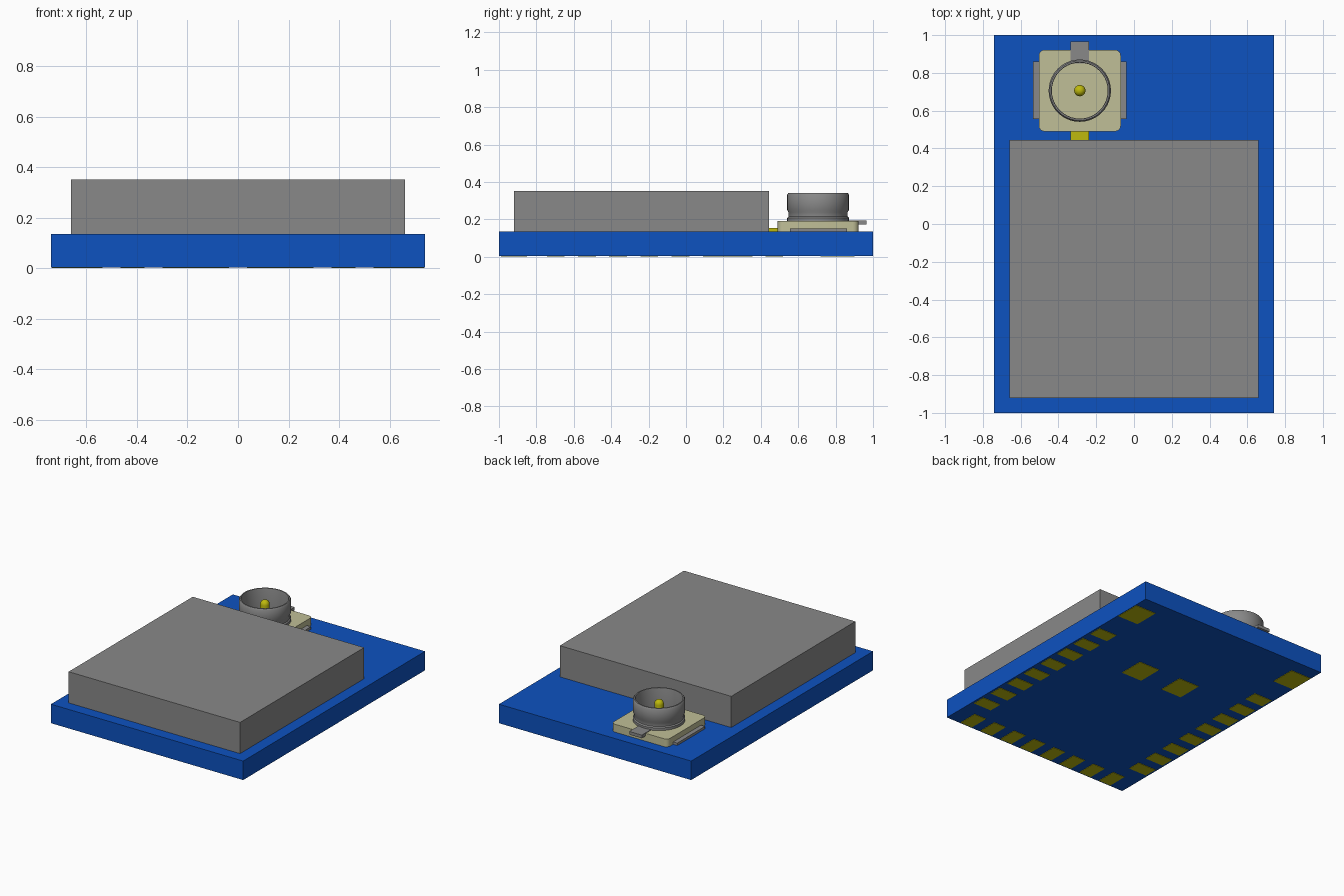
import bpy, bmesh, math

cube = bpy.data.objects.get("Cube")
if cube:
    bpy.data.objects.remove(cube, do_unlink=True)


def material(name, rgb):
    m = bpy.data.materials.new(name)
    m.use_nodes = True
    m.diffuse_color = (*rgb, 1)
    m.node_tree.nodes["Principled BSDF"].inputs["Base Color"].default_value = (*rgb, 1)
    return m


BLUE = material("board blue", (0.004, 0.084, 0.53))
GREY = material("metal grey", (0.25, 0.25, 0.25))
CREAM = material("plastic cream", (0.53, 0.52, 0.31))
GOLD = material("gold", (0.52, 0.49, 0.004))


def finish(name, bm, mat, smooth=False):
    bmesh.ops.recalc_face_normals(bm, faces=bm.faces)
    mesh = bpy.data.meshes.new(name)
    bm.to_mesh(mesh)
    bm.free()
    mesh.materials.append(mat)
    ob = bpy.data.objects.new(name, mesh)
    bpy.context.collection.objects.link(ob)
    if smooth:
        bpy.ops.object.select_all(action="DESELECT")
        ob.select_set(True)
        bpy.context.view_layer.objects.active = ob
        bpy.ops.object.shade_smooth_by_angle(angle=math.radians(35))
    return ob


def add_box(bm, x, y, z):
    verts = bmesh.ops.create_cube(bm, size=1)["verts"]
    for v in verts:
        for i, (lo, hi) in enumerate((x, y, z)):
            v.co[i] = lo if v.co[i] < 0 else hi


def box(name, x, y, z, mat, corner=0):
    bm = bmesh.new()
    add_box(bm, x, y, z)
    if corner:
        upright = [e for e in bm.edges if abs(e.verts[0].co.z - e.verts[1].co.z) > 0.001]
        bmesh.ops.bevel(bm, geom=upright, offset=corner, segments=4,
                        profile=0.5, affect="EDGES")
    return finish(name, bm, mat, smooth=corner > 0)


def lathe(name, profile, centre, mat, steps=40):
    bm = bmesh.new()
    verts = [bm.verts.new((r, 0, z)) for r, z in profile]
    edges = [bm.edges.new(pair) for pair in zip(verts, verts[1:])]
    bmesh.ops.spin(bm, geom=verts + edges, cent=(0, 0, 0), axis=(0, 0, 1),
                   angle=math.tau, steps=steps)
    bmesh.ops.remove_doubles(bm, verts=bm.verts, dist=0.0005)
    bmesh.ops.translate(bm, verts=bm.verts, vec=(*centre, 0))
    return finish(name, bm, mat, smooth=True)


# Circuit board and metal shield
TOP = 0.135
box("circuit_board", (-0.74, 0.74), (-1, 1), (0.003, TOP), BLUE)
box("shield_can", (-0.66, 0.66), (-0.92, 0.445), (TOP, 0.352), GREY)

# Contact pads underneath
pads = bmesh.new()


def pad(x, y, w, d):
    add_box(pads, (x - w / 2, x + w / 2), (y - d / 2, y + d / 2), (0, 0.006))


PITCH = 0.167
for side in (-1, 1):
    pad(side * 0.655, 0.81, 0.16, 0.18)
    pad(side * PITCH, 0.265, 0.16, 0.18)
    for i in range(8):
        pad(side * 0.655, 0.472 - i * PITCH, 0.14, 0.095)
for i in range(8):
    pad((i - 3.5) * PITCH, -0.92, 0.095, 0.14)
finish("contact_pads", pads, GOLD)

# Antenna connector: plastic base with solder tabs
CX, CY = -0.287, 0.706
box("connector_base", (CX - 0.217, CX + 0.217), (0.49, 0.922), (TOP, 0.19), CREAM, corner=0.03)
for side, label in ((-1, "right"), (1, "left")):
    xs = sorted((CX + side * 0.2, CX + side * 0.248))
    box(f"{label}_solder_tab", xs, (0.555, 0.86), (TOP, 0.152), GREY)
box("back_solder_tab", (CX - 0.048, CX + 0.048), (0.85, 0.965), (0.172, 0.194), GREY)
box("signal_tab", (CX - 0.048, CX + 0.048), (0.44, 0.51), (TOP, 0.153), GOLD)

# Connector sleeve with a snap groove, and centre pin
lathe("connector_sleeve", [
    (0.148, 0.185), (0.165, 0.185), (0.165, 0.208), (0.158, 0.215),
    (0.158, 0.237), (0.165, 0.25), (0.165, 0.332), (0.158, 0.342),
    (0.15, 0.342), (0.148, 0.335), (0.148, 0.185)], (CX, CY), GREY)
dome = [(0.03 * math.cos(a), 0.302 + 0.03 * math.sin(a))
        for a in (math.pi / 2 * k / 5 for k in range(6))]
lathe("centre_pin", [(0.03, 0.18)] + dome, (CX, CY), GOLD, steps=24)
